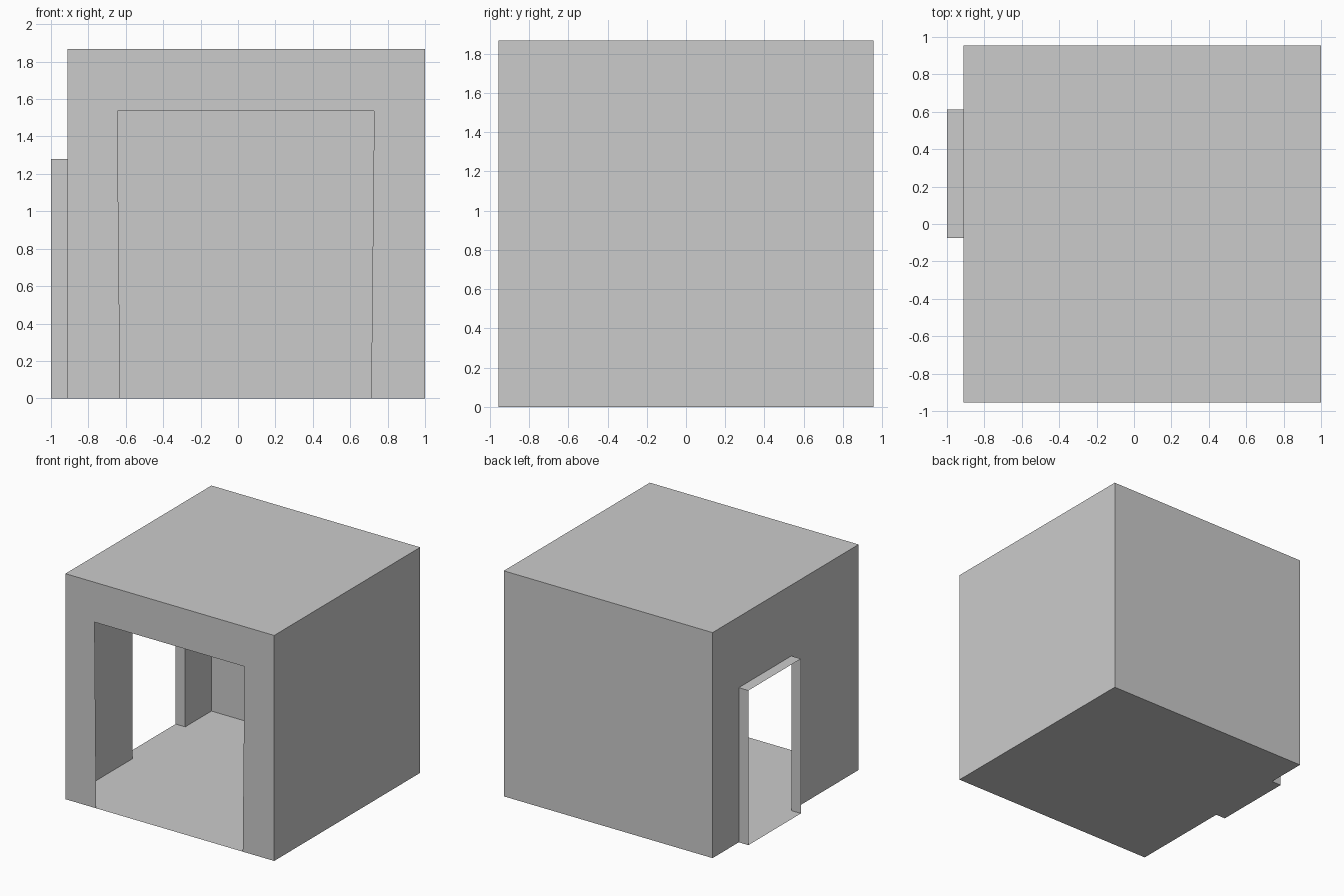
import bpy, bmesh
from mathutils import Vector

cube = bpy.data.objects.get("Cube")
if cube:
    bpy.data.objects.remove(cube, do_unlink=True)

# Single plain grey
grey = bpy.data.materials.new("light_grey")
grey.use_nodes = True
colour = (0.6, 0.6, 0.6, 1)
grey.diffuse_color = colour
grey.node_tree.nodes["Principled BSDF"].inputs["Base Color"].default_value = colour

# Main dimensions
LEFT, RIGHT, DEPTH, TOP = -0.912, 1.0, 0.955, 1.867
PORCH, DOOR_FRONT, DOOR_BACK, DOOR_TOP = -1.0, -0.075, 0.612, 1.28


def panel(name, axis, at, outline, side):
    """Flat thin-sheet panel across an axis, its normal facing the given side."""
    bm = bmesh.new()
    verts = []
    for p in outline:
        co = list(p)
        co.insert(axis, at)
        verts.append(bm.verts.new(co))
    face = bm.faces.new(verts)
    face.normal_update()
    if face.normal[axis] * side < 0:
        face.normal_flip()
    mesh = bpy.data.meshes.new(name)
    bm.to_mesh(mesh)
    bm.free()
    mesh.materials.append(grey)
    obj = bpy.data.objects.new(name, mesh)
    bpy.context.collection.objects.link(obj)
    return obj


def rect(a0, a1, b0, b1):
    return [(a0, b0), (a1, b0), (a1, b1), (a0, b1)]


def arch(a0, a1, top, opening):
    """Wall outline with an opening that reaches the floor."""
    return [(a0, 0), *opening, (a1, 0), (a1, top), (a0, top)]


# Closed sides of the room
panel("floor", 2, 0, rect(LEFT, RIGHT, -DEPTH, DEPTH), -1)
panel("roof", 2, TOP, rect(LEFT, RIGHT, -DEPTH, DEPTH), 1)
panel("back_wall", 1, DEPTH, rect(LEFT, RIGHT, 0, TOP), 1)
panel("closed_side_wall", 0, RIGHT, rect(-DEPTH, DEPTH, 0, TOP), 1)

# Front wall with a wide, slightly flared opening
gate = [(-0.63, 0), (-0.645, 1.537), (0.728, 1.537), (0.712, 0)]
panel("front_wall", 1, -DEPTH, arch(LEFT, RIGHT, TOP, gate), -1)

# Side wall with a doorway
door = [(DOOR_FRONT, 0), (DOOR_FRONT, DOOR_TOP), (DOOR_BACK, DOOR_TOP), (DOOR_BACK, 0)]
panel("doorway_wall", 0, LEFT, arch(-DEPTH, DEPTH, TOP, door), -1)

# Short sleeve projecting from the doorway
panel("doorway_sill", 2, 0, rect(PORCH, LEFT, DOOR_FRONT, DOOR_BACK), -1)
panel("doorway_lintel", 2, DOOR_TOP, rect(PORCH, LEFT, DOOR_FRONT, DOOR_BACK), 1)
panel("doorway_front_jamb", 1, DOOR_FRONT, rect(PORCH, LEFT, 0, DOOR_TOP), -1)
panel("doorway_back_jamb", 1, DOOR_BACK, rect(PORCH, LEFT, 0, DOOR_TOP), 1)
